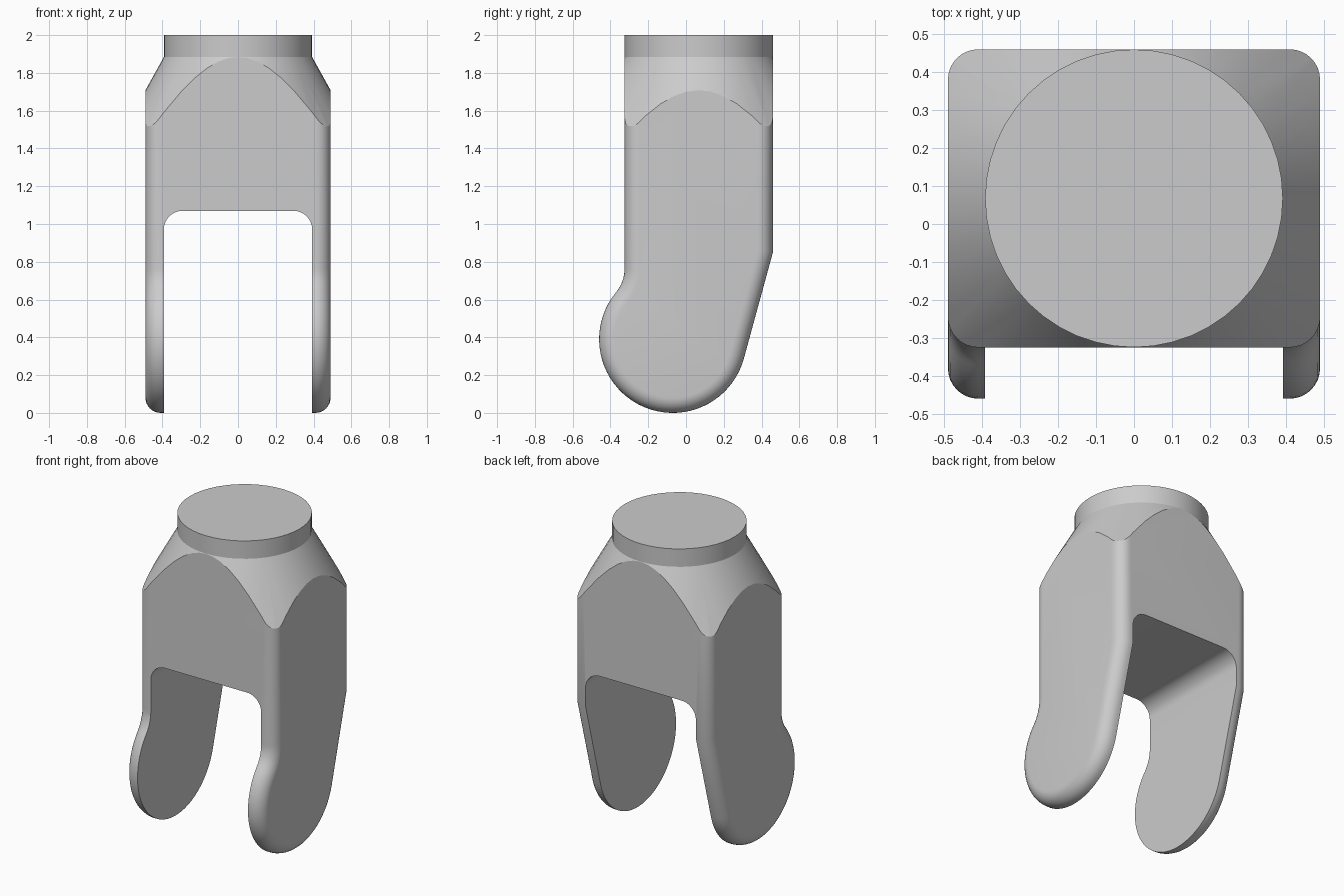
import bpy, bmesh
from math import sin, cos, pi, atan2, acos, hypot, sqrt
from mathutils import Vector

cube = bpy.data.objects.get("Cube")
if cube:
    bpy.data.objects.remove(cube, do_unlink=True)

grey = bpy.data.materials.new("light grey")
grey.use_nodes = True
colour = (0.6, 0.6, 0.6, 1)
grey.diffuse_color = colour
grey.node_tree.nodes["Principled BSDF"].inputs["Base Color"].default_value = colour


def arc(cx, cy, r, a0, a1, n):
    return [Vector((cx + r * cos(a0 + (a1 - a0) * i / n),
                    cy + r * sin(a0 + (a1 - a0) * i / n))) for i in range(n + 1)]


def inset(points, d):
    """Mitred inward offset of a counter-clockwise outline."""
    out = []
    for i, p in enumerate(points):
        a = (p - points[i - 1]).normalized()
        b = (points[(i + 1) % len(points)] - p).normalized()
        na, nb = Vector((-a.y, a.x)), Vector((-b.y, b.x))
        out.append(p + (na + nb) * d / (1 + na.dot(nb)))
    return out


def loft(name, rings):
    """Closed solid through rings of equal length, capped at both ends."""
    bm = bmesh.new()
    rows = [[bm.verts.new(p) for p in ring] for ring in rings]
    for r0, r1 in zip(rows, rows[1:]):
        for i in range(len(r0)):
            bm.faces.new((r0[i - 1], r0[i], r1[i], r1[i - 1]))
    bm.faces.new(rows[0])
    bm.faces.new(rows[-1])
    bmesh.ops.recalc_face_normals(bm, faces=bm.faces)
    mesh = bpy.data.meshes.new(name)
    bm.to_mesh(mesh)
    bm.free()
    mesh.materials.append(grey)
    obj = bpy.data.objects.new(name, mesh)
    bpy.context.collection.objects.link(obj)
    return obj


def combine(target, tool, operation):
    tool.hide_render = True
    mod = target.modifiers.new(operation, "BOOLEAN")
    mod.operation, mod.object, mod.solver = operation, tool, "EXACT"
    bpy.context.view_layer.objects.active = target
    bpy.ops.object.modifier_apply(modifier=mod.name)
    bpy.data.objects.remove(tool, do_unlink=True)


# Side outline: round foot, concave blend in front, sloping back
front, back, half_width, edge = -0.325, 0.46, 0.49, 0.08
foot_y, foot_z, foot_r, blend_r = -0.07, 0.39, 0.39, 0.2
blend_y = front - blend_r
rise = sqrt((foot_r + blend_r) ** 2 - (foot_y - blend_y) ** 2)
blend_angle = atan2(rise, foot_y - blend_y)
knee = Vector((back, 0.85))
dy, dz = knee.x - foot_y, knee.y - foot_z
tangent = atan2(dz, dy) - acos(foot_r / hypot(dy, dz))
outline = (arc(blend_y, foot_z + rise, blend_r, 0, -blend_angle, 8)
           + arc(foot_y, foot_z, foot_r, pi - blend_angle, 2 * pi + tangent, 40)[1:]
           + [knee, Vector((back, 2.2)), Vector((front, 2.2))])

# Body with rounded outer rims
rings = []
for side in (-1, 1):
    steps = range(9) if side < 0 else range(8, -1, -1)
    for k in steps:
        a = pi / 2 * k / 8
        x = side * (half_width - edge + edge * cos(a))
        rings.append([(x, p.x, p.y) for p in inset(outline, edge * (1 - sin(a)))])
body = loft("fork_bracket", rings)

# Round neck and conical shoulder
centre_y, neck_r = (front + back) / 2, 0.392
shoulder = [(neck_r, 2.0), (neck_r, 1.885), (0.7, 1.33), (0.9, 1.2), (0.9, -0.1)]
neck = loft("neck_envelope", [
    [(p.x, p.y, z) for p in arc(0, centre_y, r, 0, 2 * pi, 48)[:-1]] for r, z in shoulder])
combine(body, neck, "INTERSECT")

# Slot between the two legs
slot_w, slot_top, slot_r = 0.393, 1.07, 0.1
slot_outline = ([Vector((-slot_w, -0.2)), Vector((slot_w, -0.2))]
                + arc(slot_w - slot_r, slot_top - slot_r, slot_r, 0, pi / 2, 8)
                + arc(slot_r - slot_w, slot_top - slot_r, slot_r, pi / 2, pi, 8))
slot = loft("leg_slot", [[(p.x, y, p.y) for p in slot_outline] for y in (-1, 1)])
combine(body, slot, "DIFFERENCE")

bpy.ops.object.select_all(action="DESELECT")
body.select_set(True)
bpy.context.view_layer.objects.active = body
bpy.ops.object.shade_smooth_by_angle(angle=pi / 9)
